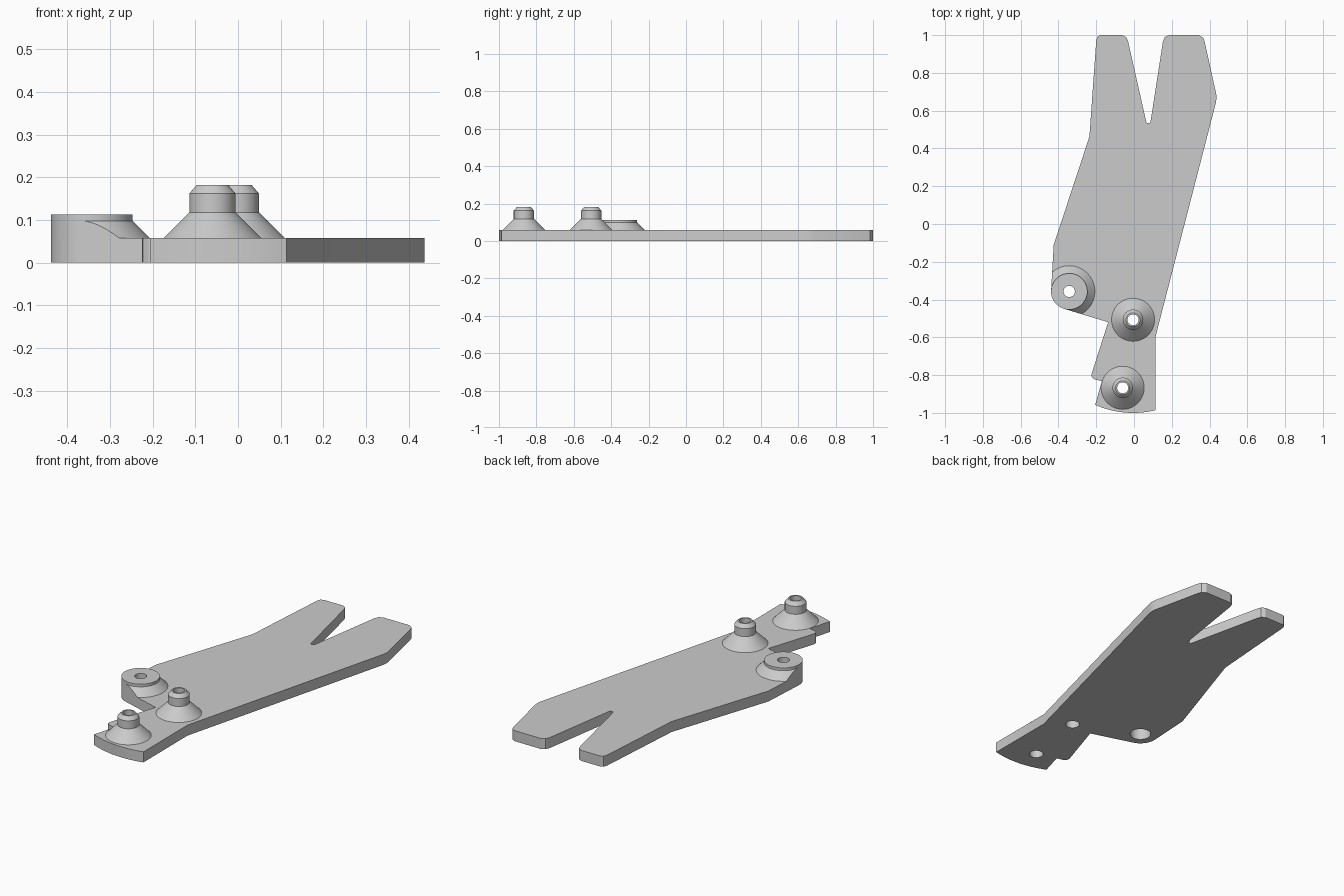
import bpy, bmesh
from math import sin, cos, radians, tau

if "Cube" in bpy.data.objects:
    bpy.data.objects.remove(bpy.data.objects["Cube"])

grey = bpy.data.materials.new("plain grey")
grey.use_nodes = True
colour = (0.6, 0.6, 0.6, 1)
grey.diffuse_color = colour
grey.node_tree.nodes["Principled BSDF"].inputs["Base Color"].default_value = colour

THICK = 0.058
LUG = (-0.343, -0.357)
PEG_A = (-0.005, -0.507)
PEG_B = (-0.06, -0.867)


def arc(centre, radius, start, end, steps):
    angles = [radians(start + (end - start) * i / steps) for i in range(steps + 1)]
    return [(centre[0] + radius * cos(a), centre[1] + radius * sin(a)) for a in angles]


def finish(bm, name):
    bmesh.ops.recalc_face_normals(bm, faces=bm.faces)
    mesh = bpy.data.meshes.new(name)
    bm.to_mesh(mesh)
    bm.free()
    mesh.materials.append(grey)
    obj = bpy.data.objects.new(name, mesh)
    bpy.context.collection.objects.link(obj)
    return obj


def prism(name, outline, low, high):
    bm = bmesh.new()
    face = bm.faces.new([bm.verts.new((x, y, low)) for x, y in outline])
    top = bmesh.ops.extrude_face_region(bm, geom=[face], use_keep_orig=True)["geom"]
    bmesh.ops.translate(bm, vec=(0, 0, high - low),
                        verts=[v for v in top if isinstance(v, bmesh.types.BMVert)])
    return finish(bm, name)


def lathe(name, centre, profile, sides=64):
    """Closed ring: the profile is spun round an upright axis."""
    bm = bmesh.new()
    rings = [[bm.verts.new((centre[0] + r * cos(tau * i / sides),
                            centre[1] + r * sin(tau * i / sides), z))
              for i in range(sides)] for r, z in profile]
    for a, b in zip(rings, rings[1:] + rings[:1]):
        for i in range(sides):
            j = (i + 1) % sides
            bm.faces.new((a[i], a[j], b[j], b[i]))
    return finish(bm, name)


def boolean(obj, tool, operation):
    mod = obj.modifiers.new("cut", "BOOLEAN")
    mod.operation, mod.object, mod.solver = operation, tool, "EXACT"
    bpy.context.view_layer.objects.active = obj
    bpy.ops.object.modifier_apply(modifier=mod.name)


# Plate outline, counter-clockwise from the curved front edge
outline = arc(PEG_A, 0.493, 246, 284, 16)
outline += [(0.113, -0.6), (0.433, 0.64), (0.437, 0.665), (0.435, 0.69)]
outline += [(0.374, 0.965), (0.367, 0.985), (0.345, 1), (0.185, 1), (0.163, 0.99), (0.153, 0.965)]
outline += [(0.088, 0.545), (0.083, 0.535), (0.069, 0.535), (0.064, 0.545)]
outline += [(-0.031, 0.965), (-0.04, 0.988), (-0.06, 1), (-0.178, 1), (-0.193, 0.992), (-0.2, 0.97)]
outline += [(-0.236, 0.463), (-0.425, -0.11)]
outline += arc(LUG, 0.096, 177, 253, 20)
outline += [(-0.137, -0.52), (-0.225, -0.795), (-0.223, -0.812), (-0.21, -0.822), (-0.17, -0.832)]

plate = prism("plate", outline, 0, THICK)
clipper = prism("outline_clipper", outline, -0.1, 0.4)

# Raised parts, each with a stepped bore
peg_profile = [(0.036, THICK), (0.114, THICK), (0.054, 0.118), (0.054, 0.162),
               (0.037, 0.182), (0.029, 0.182), (0.029, 0.1), (0.036, 0.1)]
lug_profile = [(0.054, THICK), (0.136, THICK), (0.096, 0.098), (0.096, 0.113),
               (0.03, 0.113), (0.03, 0.085), (0.054, 0.085)]
parts = [plate]
for name, centre, profile in (("rear_peg", PEG_A, peg_profile),
                              ("front_peg", PEG_B, peg_profile),
                              ("side_lug", LUG, lug_profile)):
    part = lathe(name, centre, profile)
    boolean(part, clipper, "INTERSECT")
    parts.append(part)
    # Matching hole through the plate
    cutter = prism(name + "_cutter", arc(centre, profile[0][0], 0, 354.375, 63), -0.1, 0.2)
    boolean(plate, cutter, "DIFFERENCE")
    bpy.data.objects.remove(cutter)
bpy.data.objects.remove(clipper)

# Smooth round walls, crisp edges
bpy.ops.object.select_all(action="DESELECT")
for part in parts:
    part.select_set(True)
bpy.context.view_layer.objects.active = plate
bpy.ops.object.shade_smooth_by_angle(angle=radians(20))
